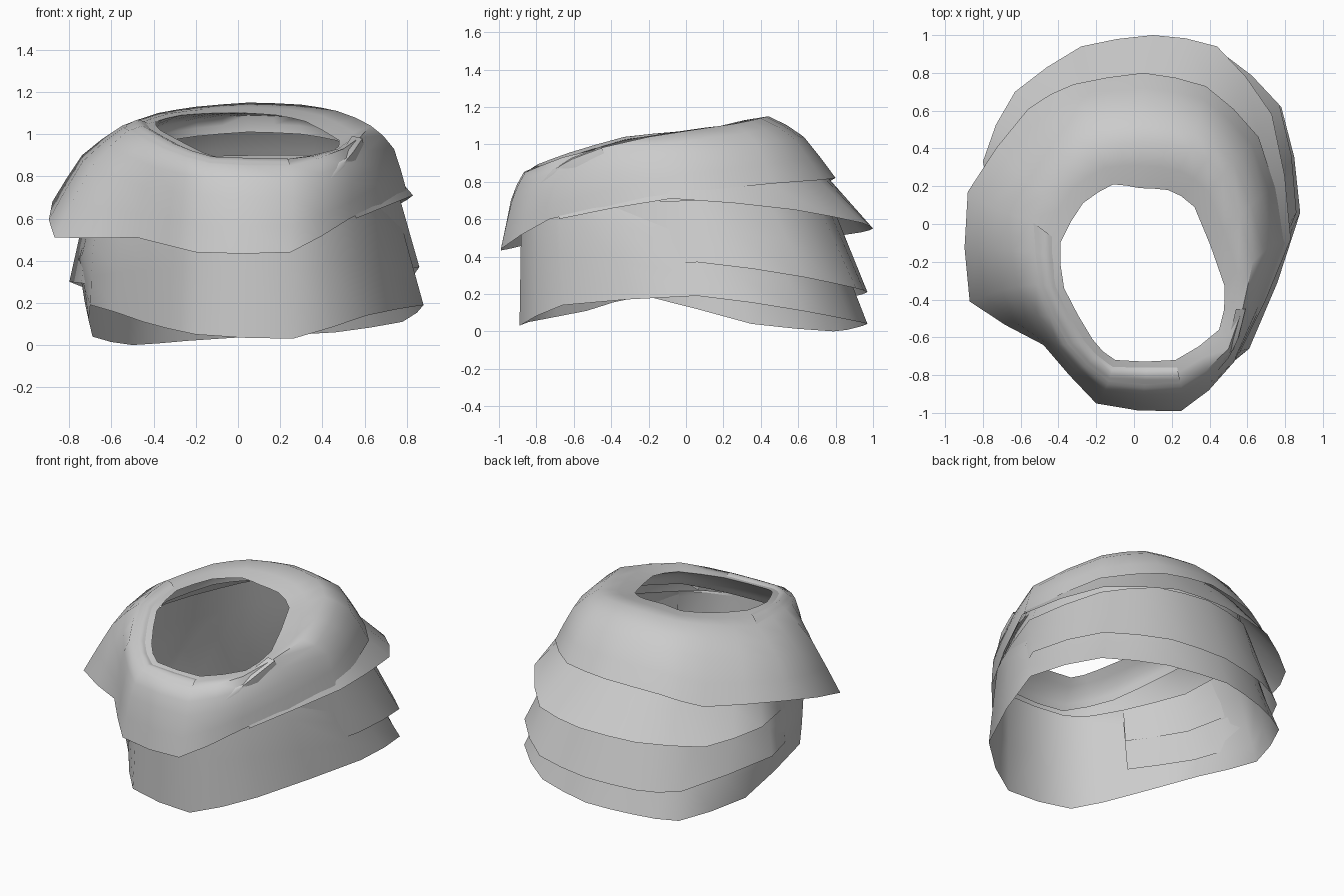
import bpy
import math
from mathutils import Vector

cube = bpy.data.objects.get("Cube")
if cube:
    bpy.data.objects.remove(cube, do_unlink=True)

cloth = bpy.data.materials.new("light_grey_cloth")
cloth.use_nodes = True
colour = (0.6, 0.6, 0.6, 1)
cloth.diffuse_color = colour
cloth.node_tree.nodes["Principled BSDF"].inputs["Base Color"].default_value = colour


def curve_point(a, b, c, d, t):
    """Point between b and c on a tightened spline."""
    smooth = 0.5 * (2 * b + (c - a) * t + (2 * a - 5 * b + 4 * c - d) * t * t
                    + (3 * b - a - 3 * c + d) * t ** 3)
    return smooth.lerp(b.lerp(c, t), 0.5)


def refine(points, steps, closed):
    """Resample a list of points along a spline."""
    count = len(points)
    result = []
    for i in range(count if closed else count - 1):
        ids = [i - 1, i, i + 1, i + 2]
        if closed:
            ids = [k % count for k in ids]
        else:
            ids = [min(max(k, 0), count - 1) for k in ids]
        corners = [points[k] for k in ids]
        result += [curve_point(*corners, s / steps) for s in range(steps)]
    return result if closed else result + [points[-1]]


def ring(*points):
    return [Vector(p) for p in points]


def hang(points, grow, drop):
    """Copy of a ring, widened and lowered towards the back only."""
    result = []
    for p in points:
        t = min(1, max(0, (p.y + .75) / .7))
        wide = 1 + (grow - 1) * t
        result.append(Vector((p.x * wide, p.y * wide, p.z - drop * t)))
    return result


def moved(points, grow, drop):
    return [Vector((p.x * grow, p.y * grow, p.z - drop)) for p in points]


def blend(first, second, t):
    return [a.lerp(b, t) for a, b in zip(first, second)]


def loft(name, rings, closed=True, steps=2, rows=2):
    """Skin a stack of rings from top to bottom."""
    rings = [refine(r, steps, closed) for r in rings]
    columns = [refine(list(c), rows, False) for c in zip(*rings)]
    height, width = len(columns[0]), len(columns)
    verts = [p for c in columns for p in c]
    faces = []
    for i in range(width if closed else width - 1):
        here, there = i * height, (i + 1) % width * height
        for j in range(height - 1):
            faces.append((here + j, here + j + 1, there + j + 1, there + j))
    mesh = bpy.data.meshes.new(name)
    mesh.from_pydata(verts, [], faces)
    mesh.materials.append(cloth)
    obj = bpy.data.objects.new(name, mesh)
    bpy.context.collection.objects.link(obj)
    bpy.context.view_layer.objects.active = obj
    obj.select_set(True)
    bpy.ops.object.shade_smooth_by_angle(angle=math.radians(60))
    obj.select_set(False)


# Rings run from the front round the left, back and right
neck = ring((.22, -.72, .88), (.45, -.56, .92), (.48, -.33, .97),
            (.32, .09, 1.06), (.18, .18, 1.09), (.03, .19, 1.1),
            (-.11, .21, 1.1), (-.27, .11, 1.09), (-.39, -.1, 1.06),
            (-.37, -.34, 1.02), (-.22, -.61, .94), (-.1, -.72, .89))
crest = ring((.25, -.86, .85), (.5, -.66, .93), (.63, -.2, 1.04),
             (.47, .26, 1.11), (.3, .4, 1.14), (.05, .44, 1.15),
             (-.2, .4, 1.13), (-.38, .28, 1.1), (-.55, .02, 1.04),
             (-.52, -.32, 1.02), (-.37, -.64, .93), (-.14, -.85, .86))
bulge = ring((.26, -.93, .7), (.54, -.7, .77), (.74, -.1, .93),
             (.58, .38, 1), (.35, .58, 1.03), (.04, .63, 1.04),
             (-.26, .59, 1.02), (-.47, .46, .97), (-.74, .08, .9),
             (-.7, -.35, .84), (-.44, -.63, .75), (-.17, -.91, .71))
cape_edge = ring((.25, -.99, .44), (.53, -.73, .6), (.8, -.1, .73),
                 (.66, .46, .79), (.38, .73, .81), (.05, .8, .82),
                 (-.32, .74, .79), (-.56, .61, .72), (-.88, .17, .68),
                 (-.87, -.41, .51), (-.48, -.64, .51), (-.2, -.95, .44))

# Top cape with the flared right shoulder
loft("shoulder_cape", [neck, crest, bulge, cape_edge])

# Hidden slope that the lower tiers hang from
slope = ring((.27, -.88, .68), (.52, -.67, .73), (.7, -.08, .86),
             (.58, .4, .88), (.35, .62, .9), (.04, .69, .9),
             (-.27, .63, .89), (-.46, .48, .84), (-.66, .15, .8),
             (-.62, -.25, .76), (-.4, -.58, .71), (-.16, -.85, .68))

# Tier edges
upper_edge = ring((.28, -.9, .5), (.56, -.68, .6), (.83, -.08, .71),
                  (.73, .58, .65), (.44, .94, .58), (.1, 1, .55),
                  (-.28, .94, .53), (-.63, .7, .5), (-.8, .33, .54),
                  (-.64, -.25, .5), (-.4, -.56, .48), (-.17, -.86, .5))
middle_edge = ring((.28, -.87, .3), (.55, -.66, .3), (.86, .06, .37),
                   (.77, .63, .29), (.46, .91, .23), (.08, .97, .21),
                   (-.26, .91, .19), (-.5, .77, .19), (-.8, .22, .3),
                   (-.65, -.2, .28), (-.4, -.54, .27), (-.17, -.85, .3))
hem = ring((.26, -.89, .03), (.61, -.66, .14), (.88, .06, .19),
           (.78, .62, .11), (.46, .88, .06), (.07, .97, .04),
           (-.24, .91, .02), (-.5, .79, 0), (-.69, .35, .04),
           (-.7, -.22, .19), (-.45, -.53, .11), (-.2, -.84, .05))

# Back tiers end at the sides of the front; the lower tier goes all round
loft("upper_tier", [slope[1:-1], upper_edge[1:-1]], closed=False)
loft("middle_tier", [hang(slope, 1.1, .17)[1:-1], middle_edge[1:-1]], closed=False)
loft("lower_tier", [slope, hang(slope, 1.15, .4), hem])

# Inner collar under the neck opening
loft("inner_collar", [neck, moved(crest, .94, .06), moved(crest, .99, .14)])

# Overlapping fold around the right front of the neck
right_front = [blend(neck, crest, t)[8:] + blend(neck, crest, t)[:1]
               for t in (.25, .55, .9)]
lifts = (0, .02, 0)
loft("collar_fold", [moved(r, 1, -lift) for r, lift in zip(right_front, lifts)],
     closed=False)

# Crumpled ridge on the left front
ridge = ring((.42, -.78, .77), (.49, -.7, .85), (.54, -.6, .91), (.58, -.44, .97))
offsets = ring((-.04, -.01, .02), (.01, -.01, .01), (.02, .02, -.05))
loft("left_ridge", [[p + o for p in ridge] for o in offsets], closed=False)
